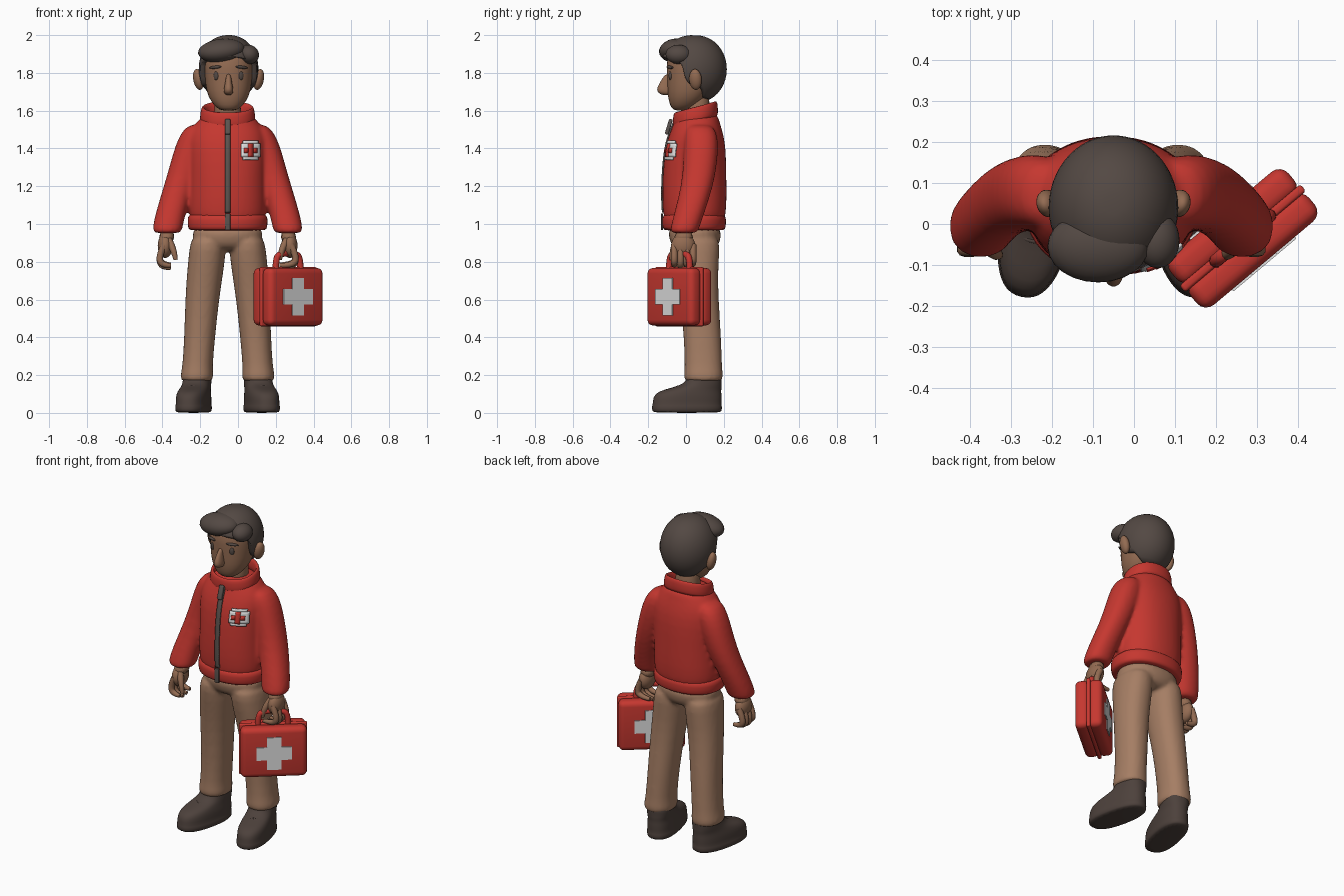
import bpy, bmesh, math
from mathutils import Vector
from mathutils.bvhtree import BVHTree

if "Cube" in bpy.data.objects:
    bpy.data.objects.remove(bpy.data.objects["Cube"])

C = -0.055  # body centre line in x

def material(name, rgb):
    m = bpy.data.materials.new(name)
    m.diffuse_color = (*[(v / 255) ** 2.2 for v in rgb], 1)
    m.use_nodes = True
    m.node_tree.nodes["Principled BSDF"].inputs["Base Color"].default_value = m.diffuse_color
    return m

RED = material("red", (196, 58, 51))
TAN = material("tan", (164, 125, 100))
SKIN = material("skin", (146, 107, 83))
HAIR = material("dark brown", (84, 74, 69))
SHOE = material("shoe brown", (78, 67, 62))
GREY = material("zip grey", (92, 84, 80))
WHITE = material("white", (225, 225, 225))

def finish(name, bm, mat, sub=0):
    bmesh.ops.recalc_face_normals(bm, faces=bm.faces)
    me = bpy.data.meshes.new(name)
    bm.to_mesh(me)
    bm.free()
    me.materials.append(mat)
    for p in me.polygons:
        p.use_smooth = True
    ob = bpy.data.objects.new(name, me)
    bpy.context.collection.objects.link(ob)
    if sub:
        ob.modifiers.new("smooth", "SUBSURF").levels = sub
    return ob

def bake(ob):
    bpy.context.view_layer.update()
    me = bpy.data.meshes.new_from_object(ob.evaluated_get(bpy.context.evaluated_depsgraph_get()))
    name = ob.name
    bpy.data.objects.remove(ob)
    new = bpy.data.objects.new(name, me)
    bpy.context.collection.objects.link(new)
    for p in me.polygons:
        p.use_smooth = True
    return new

# Rings (z, cx, cy, rx, ry) stacked into a skin
def loft(name, rings, mat, n=24, e=2.2, tilt=0, loop=False, sub=1):
    bm = bmesh.new()
    rows = []
    for z, cx, cy, rx, ry in rings:
        row = []
        for i in range(n):
            a = 2 * math.pi * i / n
            c, s = math.cos(a), math.sin(a)
            f = lambda v: math.copysign(abs(v) ** (2 / e), v)
            row.append(bm.verts.new((cx + rx * f(c), cy + ry * f(s), z + tilt * s)))
        rows.append(row)
    for k in range(len(rows) - (0 if loop else 1)):
        a, b = rows[k], rows[(k + 1) % len(rows)]
        for i in range(n):
            j = (i + 1) % n
            bm.faces.new((a[i], a[j], b[j], b[i]))
    if not loop:
        bm.faces.new(rows[0])
        bm.faces.new(rows[-1])
    return finish(name, bm, mat, sub)

def blob(name, loc, radii, mat, rot=(0, 0, 0)):
    bm = bmesh.new()
    bmesh.ops.create_uvsphere(bm, u_segments=24, v_segments=14, radius=1)
    bmesh.ops.scale(bm, vec=radii, verts=bm.verts)
    ob = finish(name, bm, mat)
    ob.location, ob.rotation_euler = loc, rot
    return ob

def box(name, loc, size, mat, bevel, rot=(0, 0, 0)):
    bm = bmesh.new()
    bmesh.ops.create_cube(bm, size=1)
    bmesh.ops.scale(bm, vec=size, verts=bm.verts)
    bmesh.ops.bevel(bm, geom=bm.edges[:], offset=bevel, segments=4, profile=0.5, affect='EDGES')
    ob = finish(name, bm, mat)
    ob.location, ob.rotation_euler = loc, rot
    return ob

def tube(name, pts, r, mat, tip=1.0):
    cu = bpy.data.curves.new(name, 'CURVE')
    cu.dimensions, cu.bevel_depth, cu.bevel_resolution, cu.use_fill_caps = '3D', r, 3, True
    sp = cu.splines.new('NURBS')
    sp.points.add(len(pts) - 1)
    for i, (p, q) in enumerate(zip(sp.points, pts)):
        p.co = (*q, 1)
        p.radius = tip if i == len(pts) - 1 else 1
    sp.use_endpoint_u, sp.order_u, sp.resolution_u = True, 3, 6
    cu.materials.append(mat)
    ob = bpy.data.objects.new(name, cu)
    bpy.context.collection.objects.link(ob)
    return bake(ob)

# Merge overlapping lofts into one soft garment
def fuse(name, parts, mat, its):
    bm = bmesh.new()
    for p in parts:
        b = bake(p)
        bm.from_mesh(b.data)
        bpy.data.objects.remove(b)
    ob = finish(name, bm, mat)
    r = ob.modifiers.new("remesh", "REMESH")
    r.mode, r.voxel_size, r.use_smooth_shade = 'VOXEL', 0.011, True
    s = ob.modifiers.new("soften", "SMOOTH")
    s.iterations = its
    ob = bake(ob)
    ob.data.materials.clear()
    ob.data.materials.append(mat)
    return ob

# Jacket: torso and sleeves
torso = [(.98, .195, .045, .16), (1.06, .205, .045, .166), (1.12, .207, .045, .172), (1.25, .203, .045, .17),
         (1.4, .21, .05, .163), (1.48, .205, .055, .143), (1.535, .17, .058, .122), (1.57, .135, .06, .112),
         (1.585, .11, .06, .095)]
parts = [loft("torso", [(z, C, y, rx, ry) for z, rx, y, ry in torso], RED)]
sleeve = [(.95, .32, -.012, .072, .07), (.965, .32, -.01, .08, .076), (1.05, .305, .015, .08, .08),
          (1.2, .258, .06, .08, .085), (1.32, .218, .075, .086, .09), (1.42, .188, .08, .088, .092),
          (1.49, .168, .078, .075, .085), (1.53, .15, .07, .05, .06)]
for s in (-1, 1):
    parts.append(loft("sleeve", [(z, C + s * x, y, rx, ry) for z, x, y, rx, ry in sleeve], RED))
jacket = fuse("jacket", parts, RED, 6)
loft("jacket_hem", [(z, C, .043, .206 + d, .163 + d) for z, d in ((.965, -.01), (.97, .002), (1.0, .008), (1.04, .007), (1.058, -.006))], RED)
loft("collar", [(z, C, .05, rx, ry) for z, rx, ry in
     ((1.535, .15, .12), (1.58, .146, .12), (1.61, .142, .118), (1.625, .132, .108), (1.61, .12, .097), (1.54, .115, .095))],
     RED, tilt=.03, loop=True)

# Zip, badge and its cross, draped on the jacket front
tree = BVHTree.FromPolygons([v.co for v in jacket.data.vertices], [p.vertices[:] for p in jacket.data.polygons])
def front_y(x, z):
    hit = tree.ray_cast(Vector((x, -1, z)), Vector((0, 1, 0)))[0]
    return hit.y if hit else -.08

def drape(name, rects, mat, off):
    bm = bmesh.new()
    for x0, x1, z0, z1 in rects:
        nx, nz = max(2, round((x1 - x0) / .012)), max(2, round((z1 - z0) / .012))
        g = [[(x0 + (x1 - x0) * i / nx, z0 + (z1 - z0) * j / nz) for i in range(nx + 1)] for j in range(nz + 1)]
        v = [[bm.verts.new((x, front_y(x, z) - off, z)) for x, z in row] for row in g]
        for j in range(nz):
            for i in range(nx):
                bm.faces.new((v[j][i], v[j][i + 1], v[j + 1][i + 1], v[j + 1][i]))
    ob = finish(name, bm, mat)
    m = ob.modifiers.new("thick", "SOLIDIFY")
    m.thickness, m.offset = .008, 0
    return ob

drape("zip", [(C - .014, C + .014, 1.06, 1.54)], GREY, .004)
box("zip_hem", (C, -.127, 1.012), (.028, .009, .088), GREY, .002)
drape("badge", [(.016, .116, 1.355, 1.425), (.026, .106, 1.34, 1.355), (.026, .106, 1.425, 1.44)], WHITE, .009)
drape("badge_cross", [(.053, .079, 1.355, 1.425), (.031, .053, 1.377, 1.403), (.079, .101, 1.377, 1.403)], RED, .015)
box("zip_pull", (C, front_y(C, 1.51) - .018, 1.515), (.03, .02, .085), GREY, .008, (-.3, 0, 0))

# Trousers
parts = [loft("hips", [(.855, C, .05, .09, .08), (.88, C, .048, .165, .125), (.93, C, .047, .19, .14), (1.0, C, .046, .192, .145)], TAN)]
leg = [(.165, .163, .092, .076, .092), (.175, .163, .092, .086, .103), (.21, .162, .092, .087, .104), (.24, .16, .092, .08, .099),
       (.4, .148, .088, .082, .099), (.6, .135, .07, .09, .103), (.75, .118, .055, .097, .115), (.87, .105, .048, .098, .132), (.95, .1, .047, .09, .13)]
for s in (-1, 1):
    parts.append(loft("leg", [(z, C + s * x, y, rx, ry) for z, x, y, rx, ry in leg], TAN))
fuse("trousers", parts, TAN, 5)

# Boots with laces, toes turned out
boot = [(0, -.097, .078, .18), (.008, -.097, .086, .188), (.035, -.097, .089, .19), (.042, -.097, .083, .185),
        (.085, -.095, .085, .186), (.115, -.083, .079, .17), (.135, -.04, .075, .13), (.155, -.012, .074, .1),
        (.185, -.002, .073, .092), (.21, .0, .07, .085)]
for s, side in ((-1, "right"), (1, "left")):
    place = (C + s * .16, .1, 0), (0, 0, s * .21)
    ob = loft(side + "_boot", [(z, 0, y, rx, ry) for z, y, rx, ry in boot], SHOE, e=2.4)
    ob.location, ob.rotation_euler = place
    for k in range(3):
        y, z = -.2 + k * .045, .125 + k * .016
        ob = tube(side + "_lace", [(-.05, y + .02, z - .012), (0, y, z + .01), (.05, y + .02, z - .012)], .006, SHOE)
        ob.location, ob.rotation_euler = place

# Hands
for s, side in ((-1, "right"), (1, "left")):
    X = lambda v: C + s * v
    loft(side + "_wrist", [(.89, X(.325), -.015, .04, .055), (.97, X(.32), -.01, .045, .05)], SKIN)
    blob(side + "_palm", (X(.33), -.015, .885), (.04, .064, .065), SKIN)
    curl = .30 if s < 0 else .275
    for k in range(4):
        y = -.062 + k * .033
        up = .012 * abs(k - 1.3)
        tube(side + "_finger", [(X(.335), y, .89), (X(.365), y, .83), (X(.35), y, .765 + up), (X(curl), y, .765 + up)], .018, SKIN, .6)
    tube(side + "_thumb", [(X(.315), -.04, .92), (X(.285), -.075, .87), (X(.275), -.075, .81)], .019, SKIN, .6)

# Neck and head
loft("neck", [(1.5, C, .06, .075, .07), (1.6, C, .06, .07, .065), (1.72, C, .06, .07, .065)], SKIN)
H = -.05
face = [(1.6, .03, -.055, .0), (1.612, .062, -.078, .04), (1.65, .095, -.092, .09), (1.7, .118, -.1, .13),
        (1.78, .127, -.1, .15), (1.86, .134, -.106, .17), (1.92, .12, -.08, .15), (1.96, .07, -.03, .1)]
loft("head", [(z, H, (a + b) / 2, rx, (b - a) / 2) for z, rx, a, b in face], SKIN)
nose = [(1.682, .012, -.125), (1.692, .024, -.146), (1.712, .027, -.158), (1.745, .018, -.142), (1.80, .012, -.108)]
loft("nose", [(z, H, (f - .07) / 2, rx, (-.07 - f) / 2) for z, rx, f in nose], SKIN, n=16)
for s, side in ((-1, "right"), (1, "left")):
    blob(side + "_ear", (H + s * .16, .05, 1.765), (.026, .034, .056), SKIN, (0, s * .2, s * -.3))
    blob(side + "_eye", (H + s * .066, -.083, 1.785), (.014, .008, .023), HAIR, (0, 0, s * .4))
    blob(side + "_brow", (H + s * .07, -.085, 1.83), (.036, .01, .008), HAIR, (0, s * .08, s * .45))

# Hair cap with a hairline that changes around the head
line = [(-1, 1.66), (-.55, 1.67), (-.3, 1.72), (.1, 1.735), (.24, 1.76), (.36, 1.85), (1, 1.885)]
def hairline(f):
    for (a, za), (b, zb) in zip(line, line[1:]):
        if f <= b:
            return za + (zb - za) * (f - a) / (b - a)
    return line[-1][1]

bm = bmesh.new()
n, rows = 72, []
for k in range(1, 19):
    row = []
    for i in range(n):
        a = 2 * math.pi * i / n
        end = math.acos((hairline(-math.sin(a)) - 1.82) / .18)
        t, q = (end * k / 17, 1) if k < 18 else (end, .8)
        r = math.sin(t) ** .9 * q
        row.append(bm.verts.new((H + .158 * r * math.cos(a), .04 + .176 * r * math.sin(a), 1.82 + .18 * math.cos(t))))
    rows.append(row)
for a, b in zip(rows, rows[1:]):
    for i in range(n):
        j = (i + 1) % n
        bm.faces.new((a[i], a[j], b[j], b[i]))
bm.faces.new(rows[0])
finish("hair", bm, HAIR)
blob("hair_quiff", (-.088, -.055, 1.918), (.124, .088, .062), HAIR, (.1, -.12, 0))
blob("hair_side_tuft", (.058, -.04, 1.898), (.054, .068, .05), HAIR, (0, .5, 0))

# First aid case, turned 40 degrees
T = math.radians(40)
def at(x, y, z):
    return (.265 + x * math.cos(T) - y * math.sin(T), -.035 + x * math.sin(T) + y * math.cos(T), z)
for s, side in ((-1, "front"), (1, "back")):
    box("case_" + side, at(0, s * .039, .615), (.375, .08, .305), RED, .03, (0, 0, T))
    bm = bmesh.new()
    w, h = .04, .1
    pts = [(w, h), (w, w), (h, w)]
    ring = []
    for k in range(4):  # quarter turns of one notch
        c, d = round(math.cos(k * math.pi / 2)), round(math.sin(k * math.pi / 2))
        ring += [bm.verts.new((x * c + z * d, 0, -x * d + z * c)) for x, z in pts]
    f = bm.faces.new(ring)
    ext = bmesh.ops.extrude_face_region(bm, geom=[f])
    bmesh.ops.translate(bm, vec=(0, .009, 0), verts=[v for v in ext["geom"] if isinstance(v, bmesh.types.BMVert)])
    ob = finish("case_cross_" + side, bm, WHITE)
    for p in ob.data.polygons:
        p.use_smooth = False
    ob.location, ob.rotation_euler = at(0, s * .08 - .0045, .615), (0, 0, T)
box("case_seam", at(0, 0, .615), (.385, .022, .313), RED, .008, (0, 0, T))
tube("case_handle", [at(x, 0, z) for x, z in ((-.085, .755), (-.085, .82), (-.05, .845), (.05, .845), (.085, .82), (.085, .755))], .017, RED)
